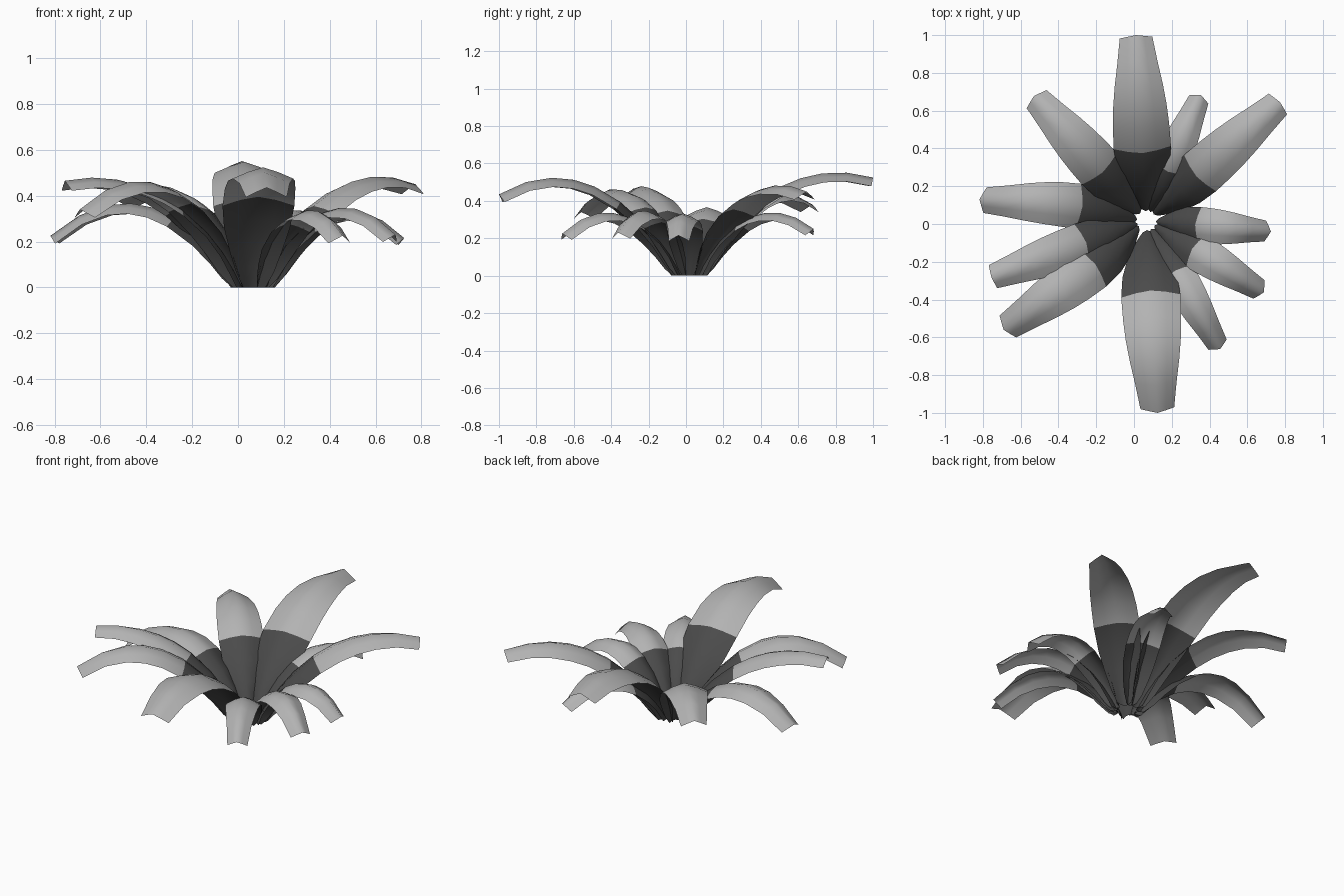
import bpy
import bmesh
import math
from mathutils import Vector

if "Cube" in bpy.data.objects:
    bpy.data.objects.remove(bpy.data.objects["Cube"])


def material(name, grey):
    m = bpy.data.materials.new(name)
    m.diffuse_color = (grey, grey, grey, 1)
    m.use_nodes = True
    m.node_tree.nodes["Principled BSDF"].inputs["Base Color"].default_value = m.diffuse_color
    return m


DARK = material("dark leaf base", 0.07)
LIGHT = material("pale leaf blade", 0.45)

CENTRE = Vector((0.066, 0.018, 0))
# (position along leaf, half width as share of the widest); None is the colour split
WIDTHS = [(0, 0.31), (0.1, 0.53), (0.2, 0.73), (0.32, 0.92), (None, 1.0), (0.58, 0.98),
          (0.68, 0.93), (0.78, 0.84), (0.89, 0.70), (1, 0.57)]


def bezier(p, t):
    s = 1 - t
    return s**3 * p[0] + 3 * s * s * t * p[1] + 3 * s * t * t * p[2] + t**3 * p[3]


def leaf(name, tip_x, tip_y, peak, tip_z, half_width, bend=0.0, split=0.47):
    """Arched strip with a raised midrib, narrow at the root."""
    out = Vector((tip_x, tip_y, 0)) - CENTRE
    reach = out.length
    out.normalize()
    side = Vector((-out.y, out.x, 0))
    up_z = (0.927 * peak - 0.512 * tip_z) / 0.384
    path = [Vector((0.05, 0)), Vector((0.2 * reach, 0.57 * peak)),
            Vector((0.56 * reach, up_z)), Vector((reach, tip_z))]
    bm = bmesh.new()
    rows = []
    for t, w in WIDTHS:
        t = split if t is None else t
        p = bezier(path, t)
        d = bezier(path, t + 0.01) - bezier(path, t - 0.01)
        d.normalize()
        # midrib is high, edges fold away from the upper side; rounder near the root
        row = []
        for k in (-1, -0.5, 0, 0.5, 1):
            fold = (0.033 + 0.1 * half_width) * abs(k) ** (1.8 - 0.7 * t)
            co = CENTRE + out * (p.x + fold * d.y)
            co += side * (k * half_width * w + bend * math.sin(math.pi * t))
            co.z = max(0, p.y - fold * d.x)
            row.append(bm.verts.new(co))
        rows.append(row)
    for i in range(len(rows) - 1):
        for j in range(4):
            f = bm.faces.new((rows[i][j], rows[i + 1][j], rows[i + 1][j + 1], rows[i][j + 1]))
            f.material_index = 0 if i < 4 else 1
            f.smooth = True
    bm.normal_update()
    if sum(f.normal.z for f in bm.faces) < 0:
        bmesh.ops.reverse_faces(bm, faces=bm.faces[:])
    me = bpy.data.meshes.new(name)
    bm.to_mesh(me)
    bm.free()
    me.materials.append(DARK)
    me.materials.append(LIGHT)
    ob = bpy.data.objects.new(name, me)
    bpy.context.collection.objects.link(ob)


# Long leaves
leaf("back_leaf", 0.01, 1.0, 0.56, 0.525, 0.152, split=0.445)
leaf("front_leaf", 0.125, -1.0, 0.532, 0.435, 0.157, split=0.445)
leaf("back_right_leaf", 0.773, 0.645, 0.492, 0.45, 0.128, split=0.455)
leaf("back_left_leaf", -0.53, 0.677, 0.455, 0.38, 0.125)
leaf("left_leaf", -0.818, 0.13, 0.36, 0.225, 0.12, -0.03)
leaf("front_left_outer_leaf", -0.755, -0.282, 0.482, 0.465, 0.114)
leaf("front_left_leaf", -0.69, -0.56, 0.465, 0.34, 0.128, 0.02, 0.455)
# Short drooping leaves
leaf("right_leaf", 0.725, -0.04, 0.33, 0.215, 0.097)
leaf("front_right_outer_leaf", 0.687, -0.362, 0.345, 0.23, 0.1)
leaf("front_right_leaf", 0.456, -0.662, 0.335, 0.225, 0.097)
leaf("back_right_short_leaf", 0.353, 0.683, 0.34, 0.25, 0.097)
